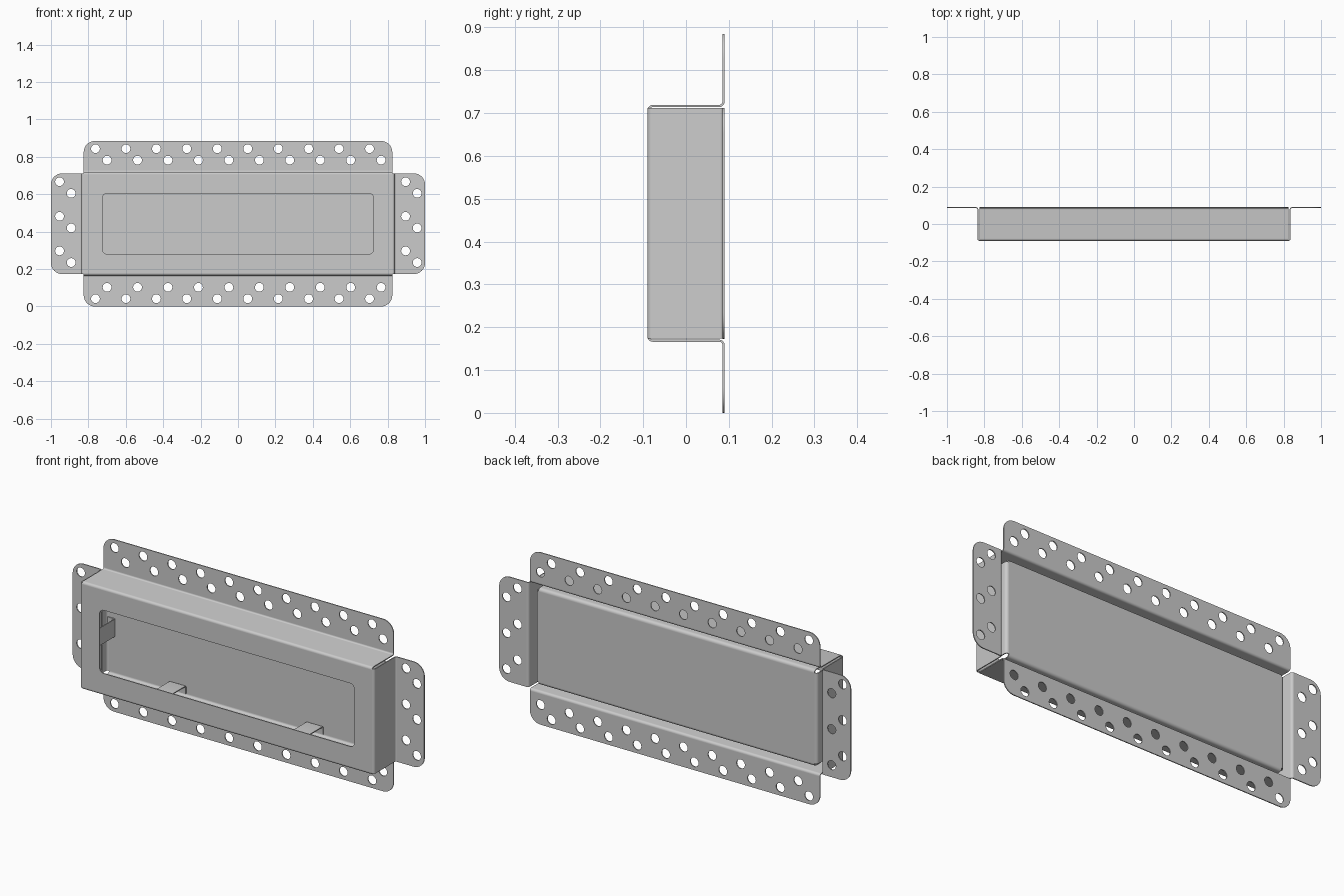
import bpy, math
from mathutils import Vector

if "Cube" in bpy.data.objects:
    bpy.data.objects.remove(bpy.data.objects["Cube"])

T = 0.005            # sheet thickness
C = 0.4425           # height of the centre line
HW, HH = 0.835, 0.274    # half width / half height of the tray walls (mid-sheet)
YF, YB = -0.0875, 0.0875  # mid-sheet front and back planes
R = 0.01             # bend radius


def finish(obj, name):
    obj.name = name
    bpy.context.collection.objects.link(obj)
    bpy.ops.object.select_all(action='DESELECT')
    obj.select_set(True)
    bpy.context.view_layer.objects.active = obj
    bpy.ops.object.convert(target='MESH')
    bpy.ops.object.shade_smooth_by_angle(angle=math.radians(35))


def rounded(x0, x1, z0, z1, radii):
    """Rectangle outline; radii in order: right-top, left-top, left-bottom, right-bottom."""
    pts = []
    corners = [(x1, z1), (x0, z1), (x0, z0), (x1, z0)]
    signs = [(-1, -1), (1, -1), (1, 1), (-1, 1)]
    for i, ((cx, cz), (sx, sz), r) in enumerate(zip(corners, signs, radii)):
        if r == 0:
            pts.append((cx, cz))
            continue
        for k in range(9):
            a = math.pi / 2 * (i + k / 8)
            pts.append((cx + sx * r + r * math.cos(a), cz + sz * r + r * math.sin(a)))
    return pts


def circle(x, z, r=0.0235, n=24):
    return [(x + r * math.cos(2 * math.pi * k / n), z + r * math.sin(2 * math.pi * k / n))
            for k in range(n)]


def plate(name, y, outlines):
    """Upright sheet; the first outline is the edge, the others are holes."""
    cu = bpy.data.curves.new(name, 'CURVE')
    cu.dimensions = '2D'
    cu.fill_mode = 'BOTH'
    cu.extrude = T / 2
    for pts in outlines:
        s = cu.splines.new('POLY')
        s.points.add(len(pts) - 1)
        for p, (x, z) in zip(s.points, pts):
            p.co = (x, z, 0, 1)
        s.use_cyclic_u = True
    obj = bpy.data.objects.new(name, cu)
    obj.location.y = y
    obj.rotation_euler.x = math.pi / 2
    finish(obj, name)


def strip(name, side, path, l0, l1):
    """Bent sheet: path of (outward, y) points, running from l0 to l1 along its side."""
    def place(l, u, y):
        return {'top': (l, y, C + u), 'bottom': (l, y, C - u),
                'right': (u, y, C + l), 'left': (-u, y, C + l)}[side]
    verts = [place(l, u, y) for u, y in path for l in (l0, l1)]
    faces = [(2 * i, 2 * i + 1, 2 * i + 3, 2 * i + 2) for i in range(len(path) - 1)]
    me = bpy.data.meshes.new(name)
    me.from_pydata(verts, [], faces)
    obj = bpy.data.objects.new(name, me)
    m = obj.modifiers.new('sheet', 'SOLIDIFY')
    m.thickness = T
    m.offset = 0
    m.use_even_offset = True
    finish(obj, name)


def bend(points, r):
    """Round the inner points of a path."""
    pts = [Vector(p) for p in points]
    out = [pts[0]]
    for a, b, c in zip(pts, pts[1:], pts[2:]):
        p, q = b + (a - b).normalized() * r, b + (c - b).normalized() * r
        o = p + q - b
        for k in range(6):
            t = math.pi / 2 * k / 5
            out.append(o + (p - o) * math.cos(t) + (q - o) * math.sin(t))
    return [tuple(p) for p in out + [pts[-1]]]


# front frame with the window
plate('front_frame', YF, [
    rounded(-HW + R, HW - R, C - HH + R, C + HH - R, (0, 0, 0, 0)),
    rounded(-0.725, 0.725, 0.28, 0.605, (0.025,) * 4)])

# perforated flanges
RF = 0.06
for side, s, radii in (('top', 1, (RF, RF, 0, 0)), ('bottom', -1, (0, 0, RF, RF))):
    z0, z1 = sorted((C + s * (HH + R), C + s * C))
    holes = [circle(-0.762 + 0.1628 * i, C + s * 0.401) for i in range(10)]
    holes += [circle(-0.70 + 0.1628 * i, C + s * 0.34) for i in range(10)]
    plate(side + '_flange', YB, [rounded(-0.825, 0.825, z0, z1, radii)] + holes)
for side, x0, x1, radii, xa, xb in (
        ('left', -1, -HW - R, (0, RF, RF, 0), -0.954, -0.892),
        ('right', HW + R, 1, (RF, 0, 0, RF), 0.896, 0.958)):
    holes = [circle(xa, 0.667 - 0.185 * i) for i in range(3)]
    holes += [circle(xb, 0.605 - 0.185 * i) for i in range(3)]
    plate(side + '_flange', YB, [rounded(x0, x1, 0.173, 0.712, radii)] + holes)

# back panel sheet
PW, PH, PY, PR = 0.798, 0.246, 0.075, 0.013
plate('back_panel', PY, [rounded(-PW + PR, PW - PR, C - PH + PR, C + PH - PR, (0, 0, 0, 0))])

for side in ('top', 'bottom', 'left', 'right'):
    flat = side in ('top', 'bottom')
    # tray wall bent from frame to flange
    u, half = (HH, 0.825) if flat else (HW, 0.269)
    strip(side + '_wall', side,
          bend([(u - R - 0.001, YF), (u, YF), (u, YB), (u + R + 0.001, YB)], R), -half, half)
    # turned lip of the back panel
    u, half = (PH, PW - PR) if flat else (PW, PH - PR)
    strip(side + '_panel_lip', side,
          bend([(u - PR - 0.001, PY), (u, PY), (u, 0.03)], PR), -half, half)
    # brackets joining frame and panel
    u = 0.193 if flat else 0.75
    for c in ((-0.39, 0.39) if flat else (0,)):
        strip(side + '_bracket', side,
              bend([(u + 0.04, PY - T), (u, PY - T), (u, YF + T), (u + 0.04, YF + T)], 0.006),
              c - 0.045, c + 0.045)
